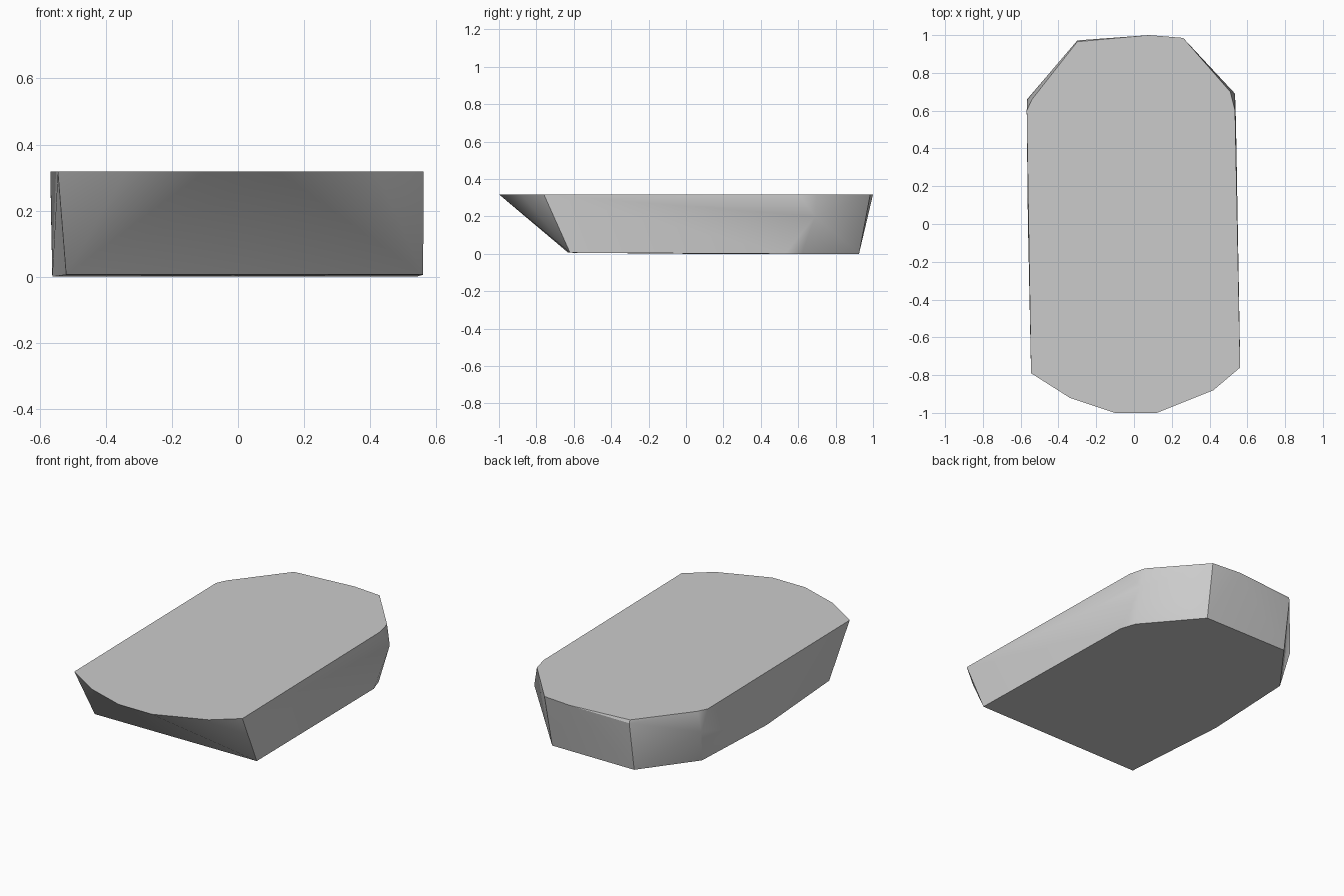
import bpy
import bmesh
import math

cube = bpy.data.objects.get("Cube")
if cube:
    bpy.data.objects.remove(cube, do_unlink=True)

# One grey colour for the whole block
grey = bpy.data.materials.new("neutral grey")
grey.use_nodes = True
colour = (0.6, 0.6, 0.6, 1)
grey.diffuse_color = colour
grey.node_tree.nodes["Principled BSDF"].inputs["Base Color"].default_value = colour

# Upper outline: rounded front lip and tapered back
deck = [(-.545, -.79), (-.34, -.92), (-.1, -1), (.12, -1), (.42, -.88), (.562, -.76),
        (.535, .6), (.51, .7), (.26, .985), (.08, 1), (-.3, .965), (-.54, .66), (-.568, .6)]
# Lower outline: straight front edge set back beneath the lip
base = [(-.52, -.63), (.56, -.62), (.54, .53), (.51, .62), (.25, .925),
        (-.3, .925), (-.535, .61), (-.562, .03)]
# Slight bulges on the back corners
corners = [(.535, .69, .2), (-.566, .66, .2), (-.3, .972, .3)]

bm = bmesh.new()
for x, y in deck:
    bm.verts.new((x, y, .318))
for x, y in base:
    bm.verts.new((x, y, .006 if y < -.6 else 0))
for point in corners:
    bm.verts.new(point)
hull = bmesh.ops.convex_hull(bm, input=bm.verts[:])
bmesh.ops.delete(bm, geom=[v for v in bm.verts if not v.link_faces], context="VERTS")
bmesh.ops.recalc_face_normals(bm, faces=bm.faces[:])

mesh = bpy.data.meshes.new("tapered_block")
bm.to_mesh(mesh)
bm.free()
mesh.materials.append(grey)
block = bpy.data.objects.new("tapered_block", mesh)
bpy.context.collection.objects.link(block)

# Soft shading over shallow creases, crisp rims
bpy.ops.object.select_all(action="DESELECT")
block.select_set(True)
bpy.context.view_layer.objects.active = block
bpy.ops.object.shade_smooth_by_angle(angle=math.radians(30))
